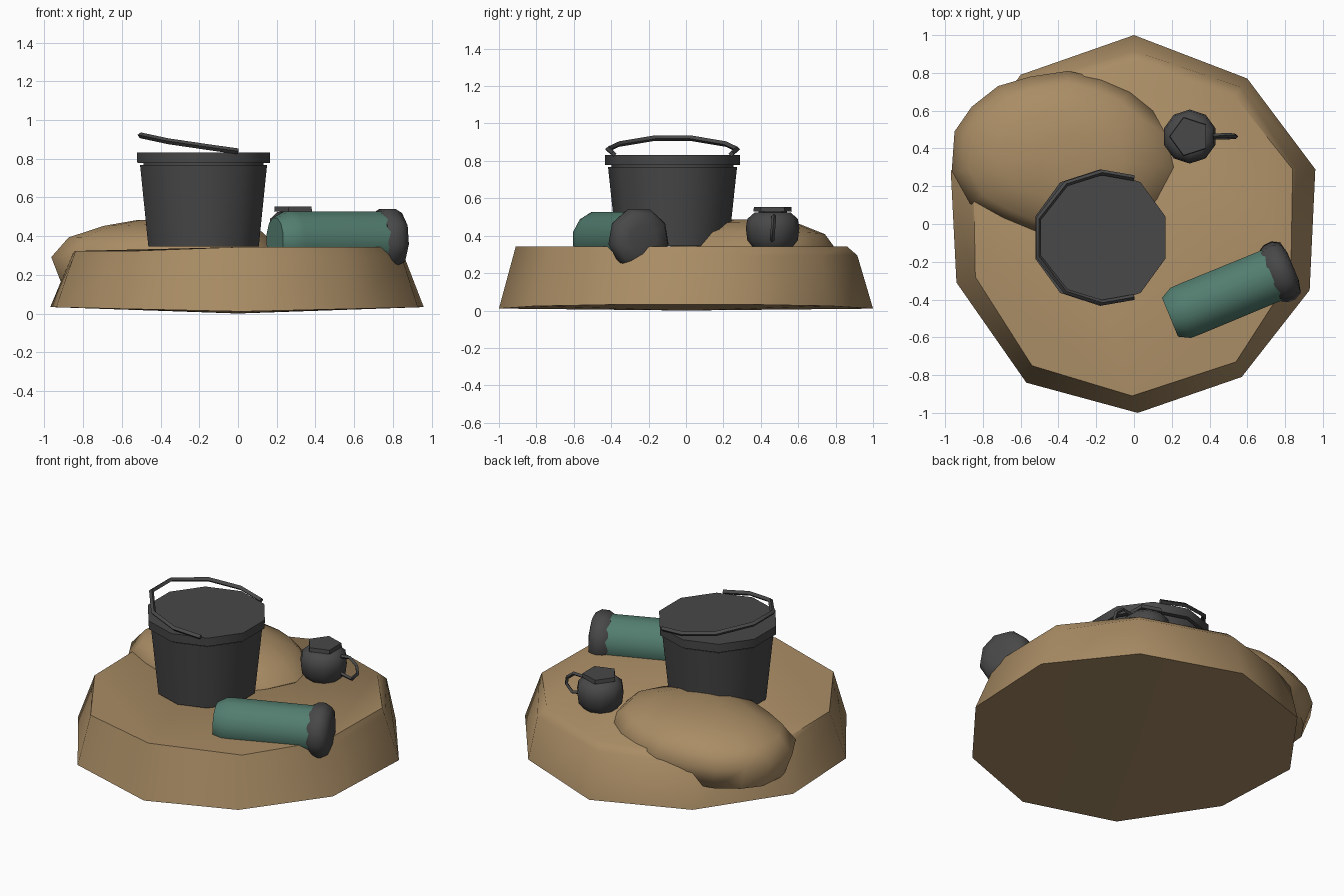
import bpy, bmesh, math
from mathutils import Vector, Matrix

cube = bpy.data.objects.get("Cube")
if cube:
    bpy.data.objects.remove(cube, do_unlink=True)


def material(name, rgb):
    m = bpy.data.materials.new(name)
    m.use_nodes = True
    colour = (*rgb, 1)
    m.diffuse_color = colour
    shader = m.node_tree.nodes["Principled BSDF"]
    shader.inputs["Base Color"].default_value = colour
    shader.inputs["Roughness"].default_value = 0.9
    return m


sand = material("sand", (0.40, 0.265, 0.13))
metal = material("dark metal", (0.065, 0.065, 0.065))
green = material("bottle green", (0.085, 0.205, 0.16))


def smooth(ob, degrees):
    bpy.ops.object.select_all(action="DESELECT")
    ob.select_set(True)
    bpy.context.view_layer.objects.active = ob
    bpy.ops.object.shade_smooth_by_angle(angle=math.radians(degrees))


def loft(name, rings, mat, degrees=45, matrix=None, bottom=None):
    """Skin a stack of equal-count rings and close both ends."""
    bm = bmesh.new()
    loops = [[bm.verts.new(p) for p in ring] for ring in rings]
    n = len(loops[0])
    for low, high in zip(loops, loops[1:]):
        for i in range(n):
            j = (i + 1) % n
            bm.faces.new((low[i], low[j], high[j], high[i]))
    bm.faces.new(loops[-1])
    if bottom:
        tip = bm.verts.new(bottom)
        for i in range(n):
            bm.faces.new((tip, loops[0][(i + 1) % n], loops[0][i]))
    else:
        bm.faces.new(loops[0][::-1])
    bmesh.ops.recalc_face_normals(bm, faces=bm.faces)
    if matrix:
        bm.transform(matrix)
    me = bpy.data.meshes.new(name)
    bm.to_mesh(me)
    bm.free()
    me.materials.append(mat)
    ob = bpy.data.objects.new(name, me)
    bpy.context.collection.objects.link(ob)
    smooth(ob, degrees)
    return ob


def lathe(name, profile, sides, mat, matrix, turn=0.0, degrees=45):
    rings = []
    for r, z in profile:
        angles = [turn + math.tau * i / sides for i in range(sides)]
        rings.append([(r * math.cos(a), r * math.sin(a), z) for a in angles])
    return loft(name, rings, mat, degrees, matrix)


def wire(name, points, radius, mat, cyclic=False):
    cu = bpy.data.curves.new(name, "CURVE")
    cu.dimensions = "3D"
    cu.bevel_depth = radius
    cu.bevel_resolution = 0
    cu.use_fill_caps = True
    sp = cu.splines.new("POLY")
    sp.points.add(len(points) - 1)
    for p, co in zip(sp.points, points):
        p.co = (*co, 1)
    sp.use_cyclic_u = cyclic
    cu.materials.append(mat)
    ob = bpy.data.objects.new(name, cu)
    bpy.context.collection.objects.link(ob)
    bpy.ops.object.select_all(action="DESELECT")
    ob.select_set(True)
    bpy.context.view_layer.objects.active = ob
    bpy.ops.object.convert(target="MESH")
    smooth(bpy.context.object, 40)


# Ground slab: uneven ten-sided plinth, softer shoulder at the back
foot = [(0.96, 0.29), (0.6, 0.77), (0, 1), (-0.6, 0.79), (-0.97, 0.28),
        (-0.94, -0.31), (-0.57, -0.84), (0.02, -1), (0.57, -0.81), (0.93, -0.35)]
rim = [(0.84, 0.29), (0.53, 0.68), (0, 0.86), (-0.53, 0.7), (-0.85, 0.28),
       (-0.84, -0.28), (-0.54, -0.75), (-0.01, -0.91), (0.54, -0.73), (0.83, -0.28)]
base_ring = [Vector((x, y, 0.01 + 0.024 * abs(x))) for x, y in foot]
top_ring = [Vector((x, y, 0.343 - (0.02 if x < -0.3 else 0))) for x, y in rim]
shoulder = []
for b, t in zip(base_ring, top_ring):
    s = t.lerp(b, 0.15)
    if t.y > 0.5:
        s = Vector((t.x * 1.07, t.y * 1.065, 0.295))
    shoulder.append(s)
loft("ground_slab", [base_ring, shoulder, top_ring], sand, 50, bottom=(0, 0, 0))

# Low boulder that overhangs the slab on one side
outline = [(0.21, 0.3), (0.17, 0.47), (0.1, 0.6), (-0.02, 0.7), (-0.17, 0.77),
           (-0.35, 0.81), (-0.55, 0.78), (-0.72, 0.73), (-0.86, 0.62), (-0.95, 0.49),
           (-0.965, 0.28), (-0.87, 0.11), (-0.7, 0.02), (-0.5, -0.06), (-0.2, -0.1),
           (0.0, -0.02), (0.12, 0.13)]
middle = Vector((-0.37, 0.36, 0))


def boulder_ring(scale, z, tilt):
    ring = []
    for x, y in outline:
        p = middle + (Vector((x, y, 0)) - middle) * scale
        ring.append((p.x, p.y, z + tilt * (p.x - middle.x)))
    return ring


loft("boulder", [boulder_ring(0.55, 0.12, 0.0), boulder_ring(0.9, 0.17, 0.06),
                 boulder_ring(1.0, 0.315, 0.04), boulder_ring(0.85, 0.408, 0.03),
                 boulder_ring(0.55, 0.462, 0.03), boulder_ring(0.25, 0.485, 0.01)],
     sand, 60)

# Cooking pot with lid and bail handle
pot = Matrix.Translation((-0.178, -0.072, 0))
up = math.pi / 2
lathe("pot_body", [(0.3, 0.346), (0.345, 0.768)], 10, metal, pot, up)
lathe("pot_neck", [(0.325, 0.76), (0.325, 0.785)], 10, metal, pot, up)
lathe("pot_lid", [(0.36, 0.777), (0.362, 0.832)], 10, metal, pot, up)
half = [(0.0, 0.315, 0.838), (-0.17, 0.345, 0.862), (-0.36, 0.285, 0.89), (-0.505, 0.1, 0.921)]
bail = [(x, -0.072 - y, z) for x, y, z in half]
bail += [(x, -0.072 + y, z) for x, y, z in reversed(half)]
wire("pot_handle", bail, 0.015, metal)

# Bottle lying on its side, with a rounded cap
lying = (Matrix.Translation((0.2, -0.49, 0.383)) @ Matrix.Rotation(math.radians(22.4), 4, "Z")
         @ Matrix.Rotation(math.pi / 2, 4, "Y"))
lathe("bottle_body", [(0.115, -0.01), (0.148, 0.05), (0.15, 0.1), (0.148, 0.6)],
      12, green, lying, math.pi / 12)
lathe("bottle_cap", [(0.148, 0.565), (0.166, 0.595), (0.168, 0.64), (0.145, 0.68), (0.08, 0.695)],
      9, metal, lying, degrees=60)

# Small kettle with five-sided lid and ring handle
kettle = Matrix.Translation((0.295, 0.463, 0))
lathe("kettle_body", [(0.105, 0.338), (0.135, 0.375), (0.143, 0.44), (0.135, 0.49), (0.095, 0.525)],
      10, metal, kettle, math.pi / 10)
lathe("kettle_neck", [(0.08, 0.52), (0.08, 0.54)], 5, metal, kettle, math.pi)
lathe("kettle_lid", [(0.108, 0.528), (0.105, 0.553)], 5, metal, kettle, math.pi)
loop = [(0.42, 0.465, 0.5), (0.48, 0.47, 0.505), (0.53, 0.468, 0.465),
        (0.54, 0.463, 0.42), (0.5, 0.46, 0.375), (0.42, 0.46, 0.39)]
wire("kettle_handle", loop, 0.012, metal)
